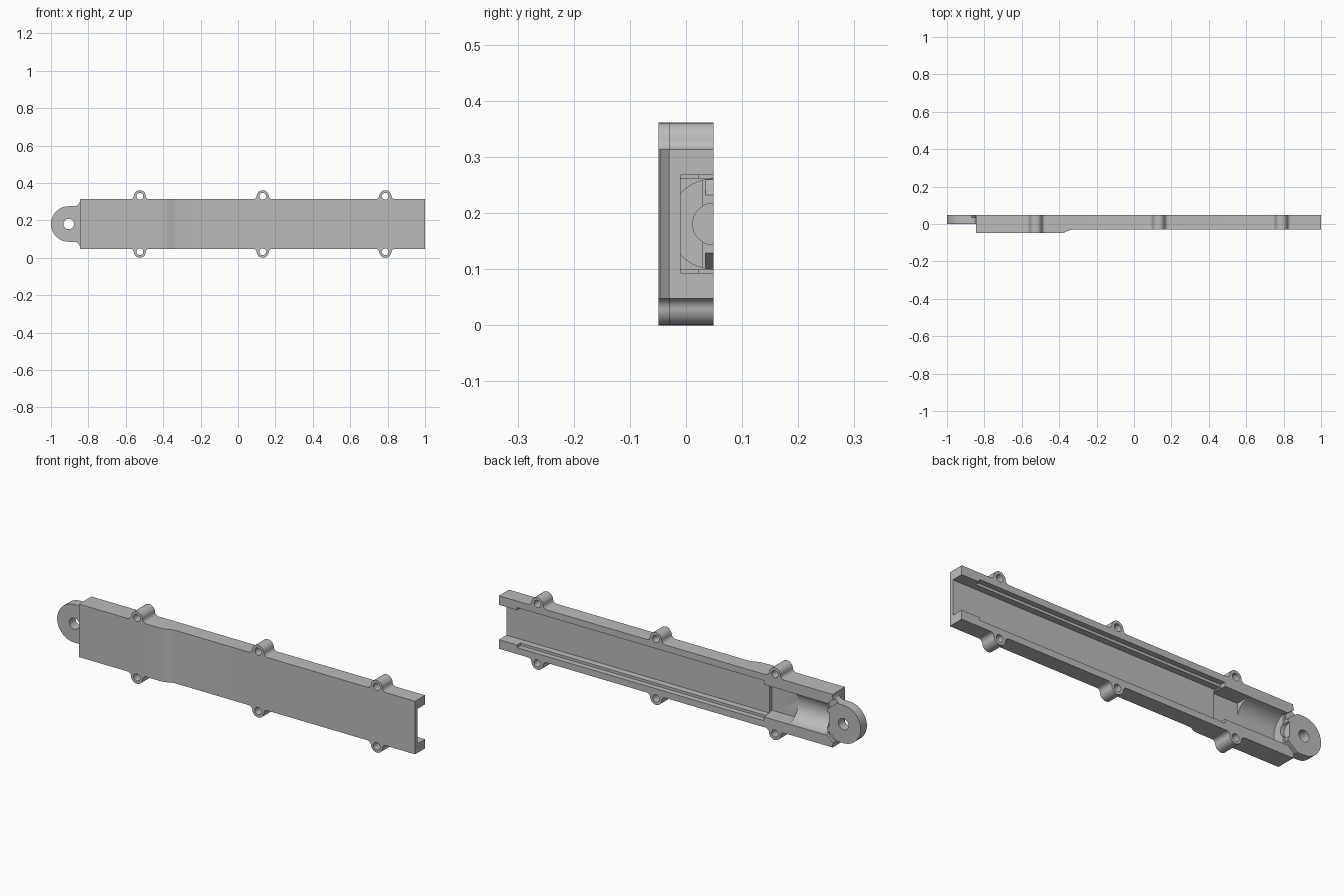
import bpy, bmesh
from math import pi, sin, cos, atan2, sqrt
from mathutils import Vector

if "Cube" in bpy.data.objects:
    bpy.data.objects.remove(bpy.data.objects["Cube"], do_unlink=True)

MID = 0.1805      # height of the long axis
HALF = 0.1325     # half height of the body
BACK, FRONT, DEEP = 0.049, -0.03, -0.049
OUT = 0.1         # cutters reach past the open back

grey = bpy.data.materials.new("plain grey")
grey.use_nodes = True
grey.diffuse_color = (0.5, 0.5, 0.5, 1)
grey.node_tree.nodes["Principled BSDF"].inputs["Base Color"].default_value = (0.5, 0.5, 0.5, 1)


def solid(name, points, offset):
    """Closed outline of 3D points, swept along an offset."""
    bm = bmesh.new()
    face = bm.faces.new([bm.verts.new(p) for p in points])
    new = bmesh.ops.extrude_face_region(bm, geom=[face])["geom"]
    bmesh.ops.translate(bm, vec=Vector(offset),
                        verts=[v for v in new if isinstance(v, bmesh.types.BMVert)])
    bmesh.ops.recalc_face_normals(bm, faces=bm.faces)
    mesh = bpy.data.meshes.new(name)
    bm.to_mesh(mesh)
    bm.free()
    mesh.materials.append(grey)
    obj = bpy.data.objects.new(name, mesh)
    bpy.context.collection.objects.link(obj)
    return obj


def plate(name, outline, y0, y1):
    """Outline in x and height above the axis, swept in y."""
    return solid(name, [(x, y0, MID + h) for x, h in outline], (0, y1 - y0, 0))


def block(name, x0, x1, half, y0, y1=OUT):
    return plate(name, [(x0, -half), (x1, -half), (x1, half), (x0, half)], y0, y1)


def arc(cx, cy, r, a0, a1, n):
    return [(cx + r * cos(a0 + (a1 - a0) * i / n), cy + r * sin(a0 + (a1 - a0) * i / n))
            for i in range(n + 1)]


def circle(cx, cy, r, n=40):
    return arc(cx, cy, r, 0, 2 * pi, n)[:-1]


def bore(name, x0, x1, r):
    return solid(name, [(x0, y, z) for y, z in circle(BACK, MID, r, 64)], (x1 - x0, 0, 0))


def combine(target, part, operation):
    mod = target.modifiers.new(part.name, "BOOLEAN")
    mod.operation, mod.object, mod.solver = operation, part, "EXACT"
    bpy.context.view_layer.objects.active = target
    bpy.ops.object.modifier_apply(modifier=mod.name)
    bpy.data.objects.remove(part, do_unlink=True)


# body with the thicker front step
side = [(-0.845, BACK), (-0.845, DEEP), (-0.39, DEEP), (-0.372, -0.046),
        (-0.345, -0.033), (-0.33, FRONT), (1, FRONT), (1, BACK)]
housing = solid("housing", [(x, y, MID - HALF) for x, y in side], (0, 0, 2 * HALF))

# end tab, flared into the body
R, TAB_X, FLARE = 0.095, -0.905, 0.03
upper = arc(-0.875, R + FLARE, FLARE, 0, -pi / 2, 8) + arc(TAB_X, 0, R, pi / 2, pi, 16)
tab = [(-0.835, R + FLARE)] + upper + [(x, -h) for x, h in reversed(upper[:-1])]
tab.append((-0.835, -R - FLARE))
combine(housing, plate("end_tab", tab, 0, BACK), "UNION")

# screw bosses with filleted feet
BOSS_R, FILLET = 0.032, 0.02
BOSS_H = MID - BOSS_R
rise = BOSS_H - HALF
foot = sqrt((BOSS_R + FILLET) ** 2 - (FILLET - rise) ** 2)
lean = atan2(FILLET - rise, foot)
half_outline = (arc(foot, HALF + FILLET, FILLET, -pi / 2, -pi + lean, 6)
                + arc(0, BOSS_H, BOSS_R, lean, pi / 2, 10)[1:])
boss = ([(foot, HALF - 0.01)] + half_outline
        + [(-x, h) for x, h in reversed(half_outline[:-1])] + [(-foot, HALF - 0.01)])
BOSSES = [(x, s) for x in (-0.525, 0.132, 0.788) for s in (1, -1)]
for x, s in BOSSES:
    front = DEEP if x < -0.4 else FRONT
    combine(housing, plate("boss", [(x + a, s * h) for a, h in boss], front, BACK), "UNION")

# main channel, side rebates, deep pocket and round bore
cutters = [block("channel", -0.46, 1.1, 0.087, -0.01),
           block("rebate", -0.465, 0.9, 0.1, 0.022),
           block("pocket", -0.6, -0.455, 0.081, -0.03),
           bore("motor_bore", -0.805, -0.59, 0.08),
           bore("neck_notch", -0.825, -0.79, 0.037),
           block("neck_shelf", -0.815, -0.79, 0.078, 0.029)]

# slanted slots running out beside the tab
for s in (1, -1):
    slot = [(-0.795, 0.036), (-0.885, 0.108), (-0.872, 0.125), (-0.795, 0.064)]
    cutters.append(plate("slot", [(x, s * h) for x, h in slot], 0.035, OUT))

# tab hole and screw holes
cutters.append(plate("tab_hole", circle(TAB_X, 0, 0.028), -OUT, OUT))
for x, s in BOSSES:
    cutters.append(plate("screw_hole", circle(x, s * BOSS_H, 0.018, 28), -OUT, OUT))
for cutter in cutters:
    combine(housing, cutter, "DIFFERENCE")

bpy.ops.object.select_all(action="DESELECT")
housing.select_set(True)
bpy.context.view_layer.objects.active = housing
bpy.ops.object.shade_smooth_by_angle(angle=pi / 6)
